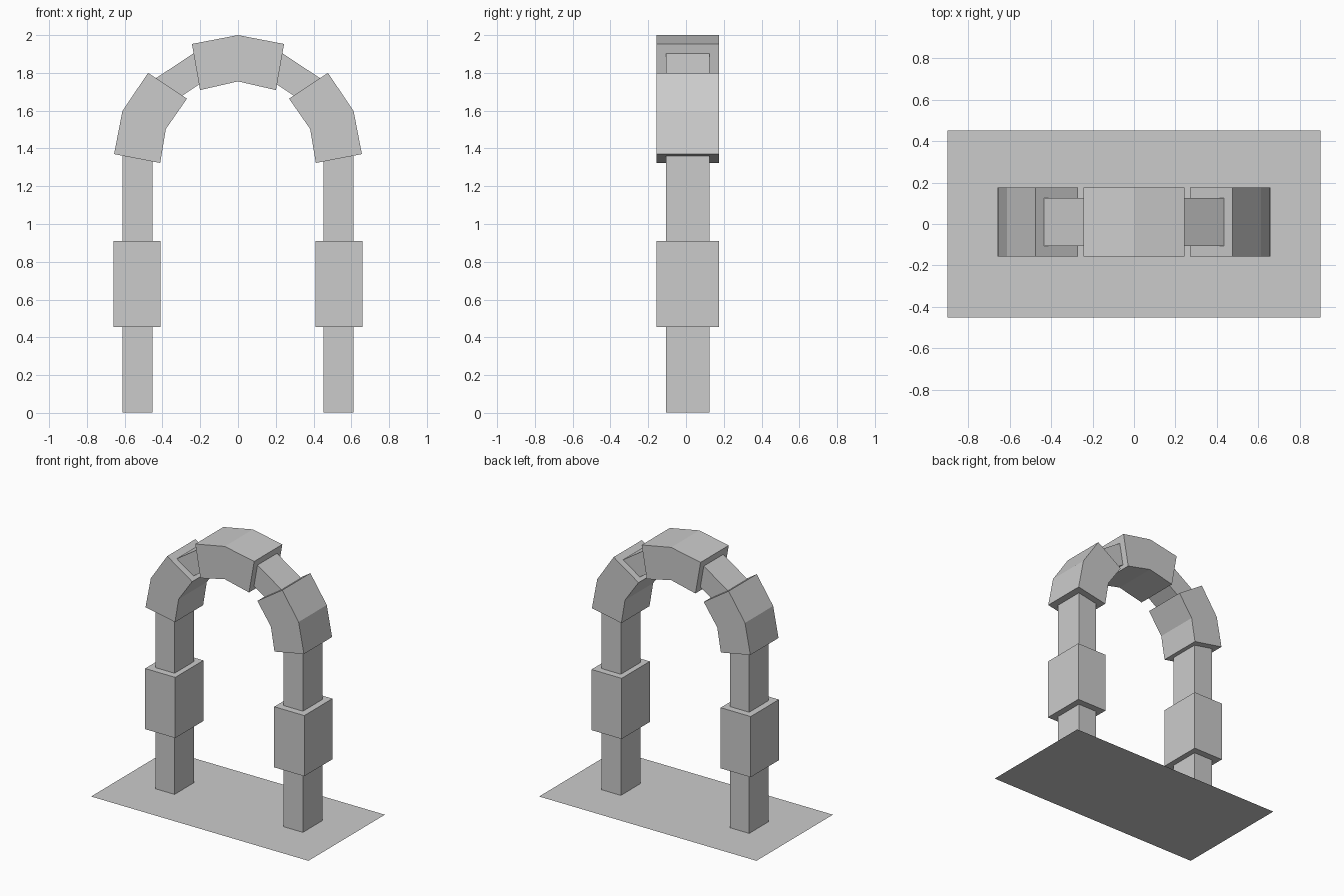
import bpy, bmesh

cube = bpy.data.objects.get("Cube")
if cube:
    bpy.data.objects.remove(cube, do_unlink=True)

stone = bpy.data.materials.new("light_grey_stone")
stone.use_nodes = True
grey = (0.6, 0.6, 0.6, 1.0)
stone.diffuse_color = grey
stone.node_tree.nodes["Principled BSDF"].inputs["Base Color"].default_value = grey

OUTER = (-0.157, 0.176)   # depth of the raised blocks
INNER = (-0.105, 0.125)   # depth of the arch core


def link(name, bm):
    mesh = bpy.data.meshes.new(name)
    bm.to_mesh(mesh)
    bm.free()
    mesh.materials.append(stone)
    obj = bpy.data.objects.new(name, mesh)
    bpy.context.collection.objects.link(obj)
    return obj


def extrude_profile(name, profile, depth):
    """Extrude a front (x, z) outline from depth[0] to depth[1]."""
    bm = bmesh.new()
    face = bm.faces.new([bm.verts.new((x, depth[0], z)) for x, z in profile])
    result = bmesh.ops.extrude_face_region(bm, geom=[face])
    verts = [v for v in result["geom"] if isinstance(v, bmesh.types.BMVert)]
    bmesh.ops.translate(bm, verts=verts, vec=(0, depth[1] - depth[0], 0))
    bmesh.ops.recalc_face_normals(bm, faces=bm.faces)
    return link(name, bm)


def flip(points):
    return [(-x, z) for x, z in reversed(points)]


# Flat ground slab
bm = bmesh.new()
bmesh.ops.create_grid(bm, x_segments=1, y_segments=1, size=1)
bmesh.ops.scale(bm, verts=bm.verts, vec=(0.9, 0.452, 1))
link("ground_plate", bm)

# Continuous core: two posts joined by the arch
core_out = [(0.611, 0.003), (0.611, 1.36), (0.57, 1.58),
            (0.434, 1.772), (0.233, 1.905)]
core_in = [(0.2, 1.743), (0.34, 1.65), (0.425, 1.52),
           (0.452, 1.36), (0.452, 0.003)]
core = core_out + [(0, 1.95)] + flip(core_out) + flip(core_in) + [(0, 1.8)] + core_in
extrude_profile("arch_core", core, INNER)

# Raised blocks on each side
post_block = [(0.41, 0.456), (0.659, 0.456), (0.659, 0.91), (0.41, 0.91)]
elbow_block = [(0.656, 1.37), (0.612, 1.598), (0.476, 1.8),
               (0.27, 1.664), (0.382, 1.503), (0.412, 1.323)]
for name, shape in (("post_block", post_block), ("elbow_block", elbow_block)):
    extrude_profile("left_" + name, shape, OUTER)
    extrude_profile("right_" + name, flip(shape), OUTER)

# Bent keystone at the crown
side = [(0.201, 1.709), (0.244, 1.953)]
extrude_profile("keystone", side + [(0, 2)] + flip(side) + [(0, 1.755)], OUTER)
